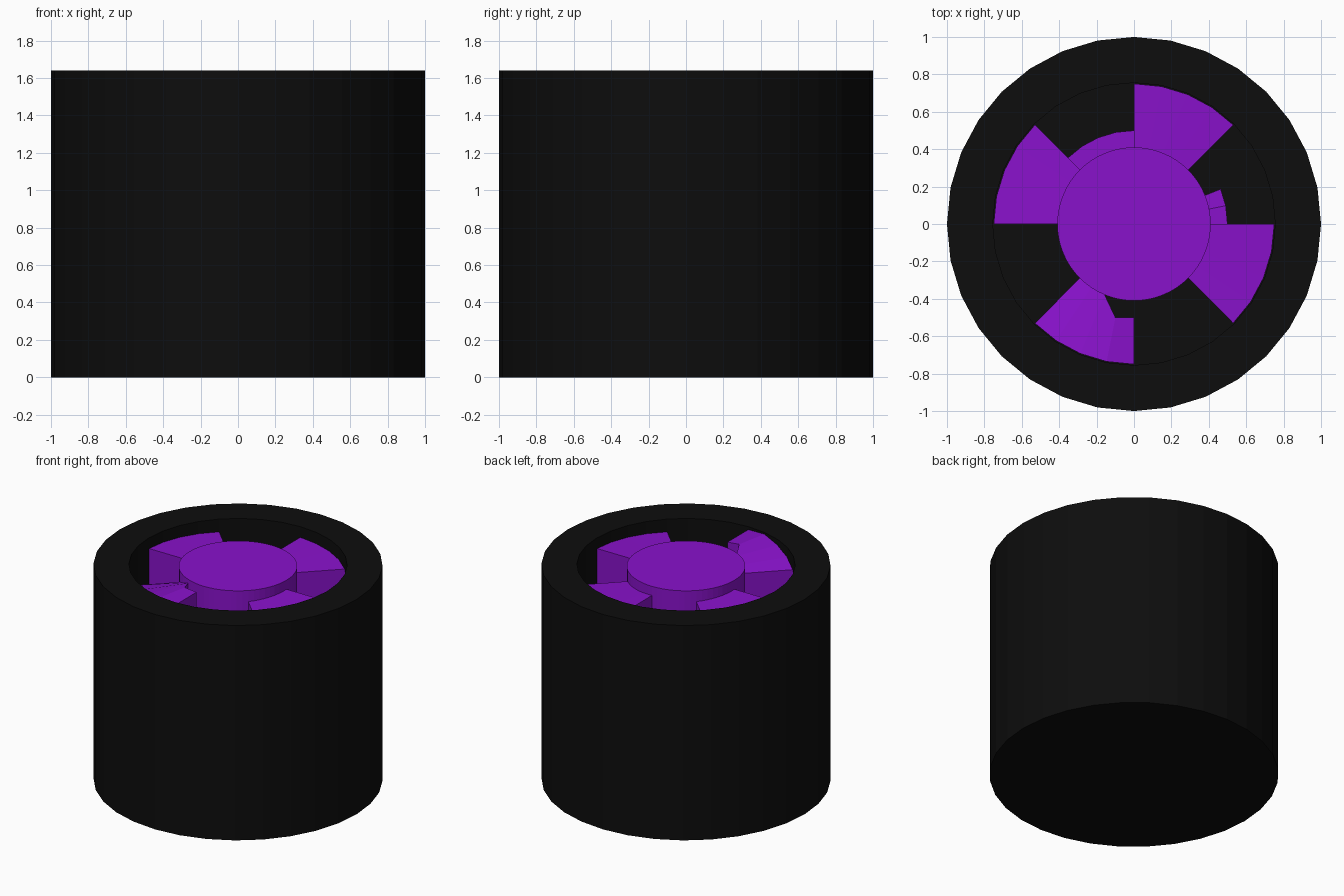
import bpy, bmesh
from math import radians, cos, sin, pi

if "Cube" in bpy.data.objects:
    bpy.data.objects.remove(bpy.data.objects["Cube"])

H, FLOOR, R_HOLE, R_HUB = 1.64, 0.08, 0.755, 0.41


def material(name, rgb):
    m = bpy.data.materials.new(name)
    m.diffuse_color = (*rgb, 1)
    m.use_nodes = True
    m.node_tree.nodes["Principled BSDF"].inputs["Base Color"].default_value = m.diffuse_color
    return m


black = material("black", (0.004, 0.004, 0.004))
purple = material("purple", (0.25, 0.006, 0.6))


def make(name, bm, mat):
    bmesh.ops.remove_doubles(bm, verts=bm.verts, dist=1e-5)
    bmesh.ops.recalc_face_normals(bm, faces=bm.faces)
    me = bpy.data.meshes.new(name)
    bm.to_mesh(me)
    bm.free()
    me.materials.append(mat)
    ob = bpy.data.objects.new(name, me)
    bpy.context.collection.objects.link(ob)
    return ob


def lathe(name, profile, sides, mat):
    """Stack rings of (radius, z) and cap both ends."""
    bm = bmesh.new()
    rings = [[bm.verts.new((r * cos(2 * pi * i / sides), r * sin(2 * pi * i / sides), z))
              for i in range(sides)] for r, z in profile]
    for a, b in zip(rings, rings[1:]):
        for i in range(sides):
            j = (i + 1) % sides
            bm.faces.new((a[i], a[j], b[j], b[i]))
    bm.faces.new(rings[0])
    bm.faces.new(rings[-1])
    return make(name, bm, mat)


def vane(name, stations, r_out, mat=purple):
    """Curved wedge through stations of (degrees, inner radius, top height)."""
    bm = bmesh.new()
    sections = []
    for deg, r_in, top in stations:
        c, s = cos(radians(deg)), sin(radians(deg))
        sections.append([bm.verts.new((r * c, r * s, z)) for r, z in
                         ((r_in, FLOOR), (r_out, FLOOR), (r_out, top), (r_in, top))])
    for a, b in zip(sections, sections[1:]):
        for i in range(4):
            j = (i + 1) % 4
            bm.faces.new((a[i], a[j], b[j], b[i]))
    bm.faces.new(sections[0])
    bm.faces.new(sections[-1])
    return make(name, bm, mat)


# outer cup with closed bottom
lathe("outer_cup", [(1, 0), (1, H), (R_HOLE, H), (R_HOLE, FLOOR)], 32, black)

# central hub
lathe("hub", [(R_HUB, FLOOR), (R_HUB, 1.63)], 64, purple)

# three regular vanes
for n, start in enumerate((45, 135, 315)):
    vane(f"vane_{n + 1}",
         [(start + 11.25 * i, 0.405, 1.545 + 0.004 * i) for i in range(5)], 0.75)

# irregular vane with a notch near the hub
vane("notched_vane", [(225, 0.405, 1.54), (236.25, 0.405, 1.57), (247.5, 0.41, 1.60),
                      (258.75, 0.51, 1.63), (270, 0.5, 1.62)], 0.75)

# low ledge around the hub between two vanes
vane("hub_ledge", [(90 + 11.25 * i, 0.4, 1.35) for i in range(5)], 0.5)

# small sloping fin beside the hub
vane("hub_fin", [(0, 0.4, 1.30), (11.25, 0.4, 1.30), (22, 0.4, 1.15)], 0.5)
